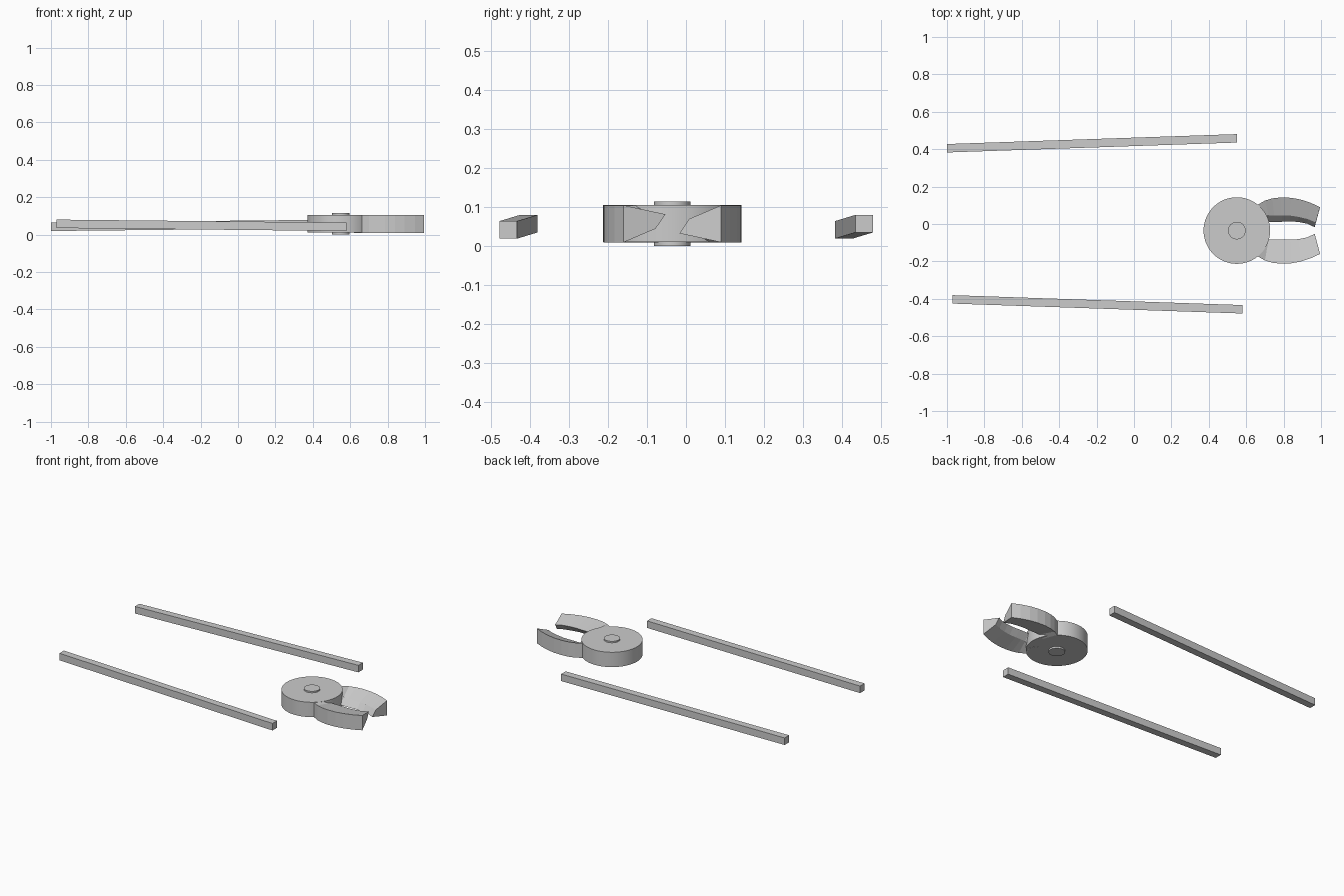
import bpy, bmesh, math

if "Cube" in bpy.data.objects:
    bpy.data.objects.remove(bpy.data.objects["Cube"])

CY, H = -0.035, 0.115   # pivot line in y, total height


def loft(name, sections):
    """Skin a list of four-cornered sections and cap both ends."""
    bm = bmesh.new()
    rings = [[bm.verts.new(p) for p in s] for s in sections]
    for a, b in zip(rings, rings[1:]):
        for i in range(4):
            j = (i + 1) % 4
            bm.faces.new((a[i], a[j], b[j], b[i]))
    bm.faces.new(rings[0])
    bm.faces.new(rings[-1])
    bmesh.ops.recalc_face_normals(bm, faces=bm.faces)
    me = bpy.data.meshes.new(name)
    bm.to_mesh(me)
    bm.free()
    ob = bpy.data.objects.new(name, me)
    bpy.context.collection.objects.link(ob)
    return ob


def disc(name, radius, z0, z1):
    bpy.ops.mesh.primitive_cylinder_add(vertices=64, radius=radius, depth=z1 - z0,
                                        location=(0.55, CY, (z0 + z1) / 2))
    ob = bpy.context.object
    ob.name = name
    bpy.ops.object.shade_smooth_by_angle(angle=math.radians(30))


def handle(name, start, end, w=0.0225):
    corners = ((-w, -w), (w, -w), (w, w), (-w, w))
    loft(name, [[(x, y + a, z + b) for a, b in corners] for x, y, z in (start, end)])


# Pivot joint and its pin
disc("pivot_disc", 0.178, 0.011, 0.106)
disc("pivot_pin", 0.047, 0.0, H)

# Jaw stations: outer xy, upper inner xyz, lower inner xyz
stations = [
    ((0.62, 0.085), (0.66, 0.0, 0.105), (0.66, 0.0, 0.01)),
    ((0.665, 0.105), (0.69, 0.04, 0.105), (0.70, 0.01, 0.01)),
    ((0.70, 0.125), (0.72, 0.045, 0.07), (0.72, 0.012, 0.033)),
    ((0.74, 0.137), (0.75, 0.045, 0.07), (0.75, 0.012, 0.033)),
    ((0.785, 0.142), (0.79, 0.045, 0.07), (0.79, 0.012, 0.033)),
    ((0.84, 0.140), (0.835, 0.045, 0.07), (0.835, 0.014, 0.033)),
    ((0.89, 0.131), (0.88, 0.038, 0.07), (0.88, 0.011, 0.033)),
    ((0.945, 0.113), (0.93, 0.026, 0.07), (0.925, 0.002, 0.033)),
    ((0.995, 0.09), (0.972, 0.008, 0.07), (0.966, -0.017, 0.033)),
]
back = [[(*o, 0.01), (*o, 0.105), t, b] for o, t, b in stations]
# The second jaw is the first turned half a turn about the long axis
front = [[(x, 2 * CY - y, H - z) for x, y, z in s] for s in back]
loft("back_jaw", back)
loft("front_jaw", front)

# Two straight square handles
handle("back_handle", (-1.0, 0.405, 0.042), (0.55, 0.458, 0.058))
handle("front_handle", (-0.97, -0.403, 0.058), (0.58, -0.456, 0.042))
